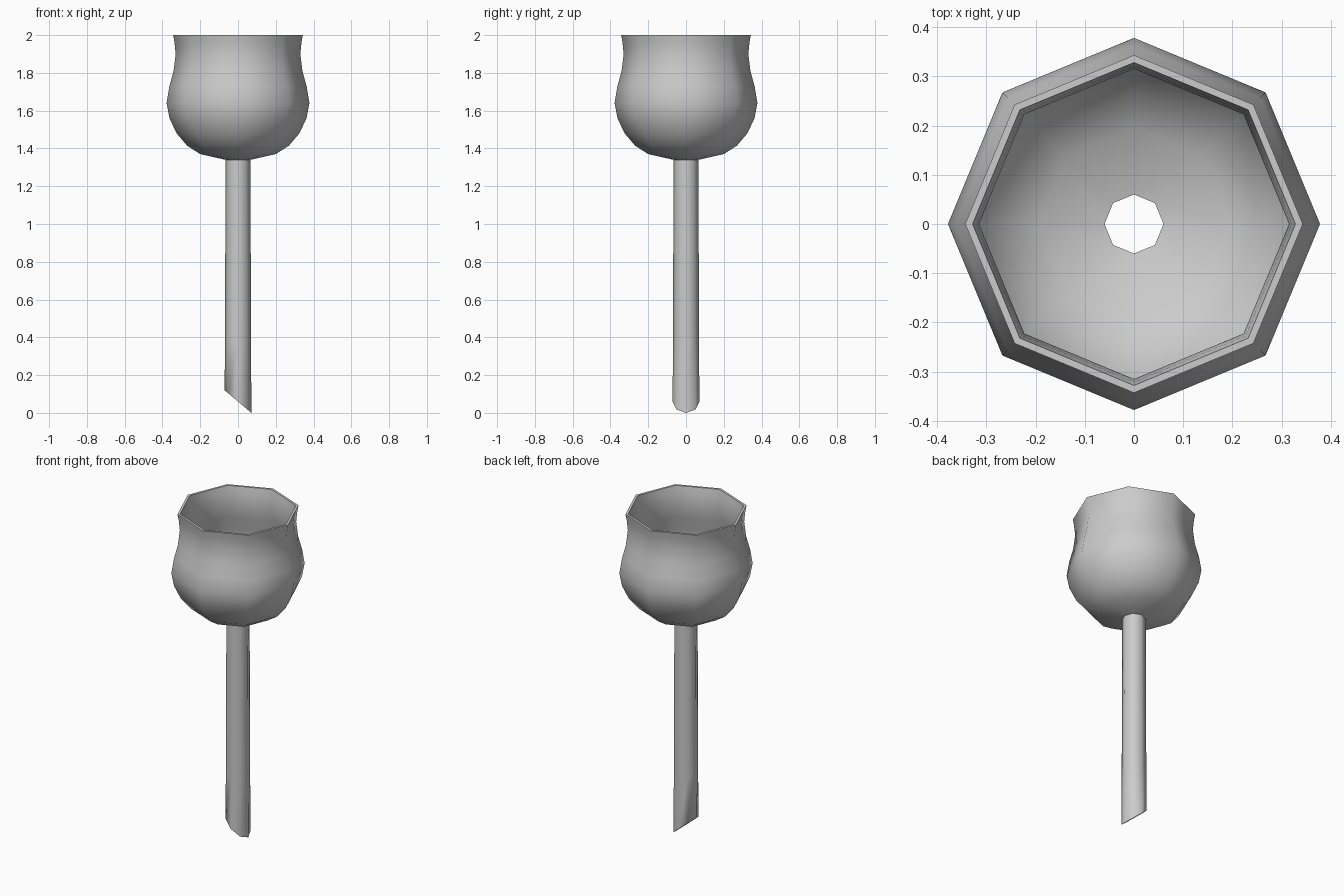
import bpy
import bmesh
import math

cube = bpy.data.objects.get("Cube")
if cube:
    bpy.data.objects.remove(cube)

# Single grey material
grey = bpy.data.materials.new("plain_grey")
grey.use_nodes = True
colour = (0.6, 0.6, 0.6, 1)
grey.diffuse_color = colour
grey.node_tree.nodes["Principled BSDF"].inputs["Base Color"].default_value = colour

SIDES = 8


def lathe(name, profile):
    """Spin a closed (radius, height) profile into an eight-sided shell."""
    bm = bmesh.new()
    rings = []
    for r, z in profile:
        ring = []
        for i in range(SIDES):
            a = math.tau * i / SIDES
            ring.append(bm.verts.new((r * math.cos(a), r * math.sin(a), z)))
        rings.append(ring)
    for k, low in enumerate(rings):
        high = rings[(k + 1) % len(rings)]
        for i in range(SIDES):
            j = (i + 1) % SIDES
            bm.faces.new((low[i], low[j], high[j], high[i]))
    bmesh.ops.recalc_face_normals(bm, faces=bm.faces)
    mesh = bpy.data.meshes.new(name)
    bm.to_mesh(mesh)
    bm.free()
    mesh.materials.append(grey)
    obj = bpy.data.objects.new(name, mesh)
    bpy.context.collection.objects.link(obj)
    return obj


def smooth(obj):
    bpy.ops.object.select_all(action="DESELECT")
    obj.select_set(True)
    bpy.context.view_layer.objects.active = obj
    bpy.ops.object.shade_smooth_by_angle(angle=math.radians(60))


# Funnel: bowl outside, rim, bowl inside, then the hollow stem
outer = [(0.066, 1.34), (0.2, 1.37), (0.27, 1.415), (0.325, 1.48), (0.363, 1.56),
         (0.378, 1.64), (0.363, 1.73), (0.341, 1.81), (0.33, 1.9), (0.336, 1.96), (0.343, 2)]
inner = [(0.328, 2), (0.321, 1.96), (0.315, 1.9), (0.326, 1.81), (0.348, 1.73),
         (0.363, 1.64), (0.348, 1.56), (0.312, 1.49), (0.26, 1.43), (0.195, 1.386), (0.06, 1.355)]
stem_inner = [(0.06, 1.0), (0.06, 0.38), (0.062, 0.06)]
stem_outer = [(0.071, 0.06), (0.069, 0.38), (0.067, 1.0)]
funnel = lathe("funnel", outer + inner + stem_inner + stem_outer)

# Slanted cut at the stem tip
for v in funnel.data.vertices:
    if v.co.z < 0.1:
        v.co.z -= 0.06 * v.co.x / 0.071
smooth(funnel)
